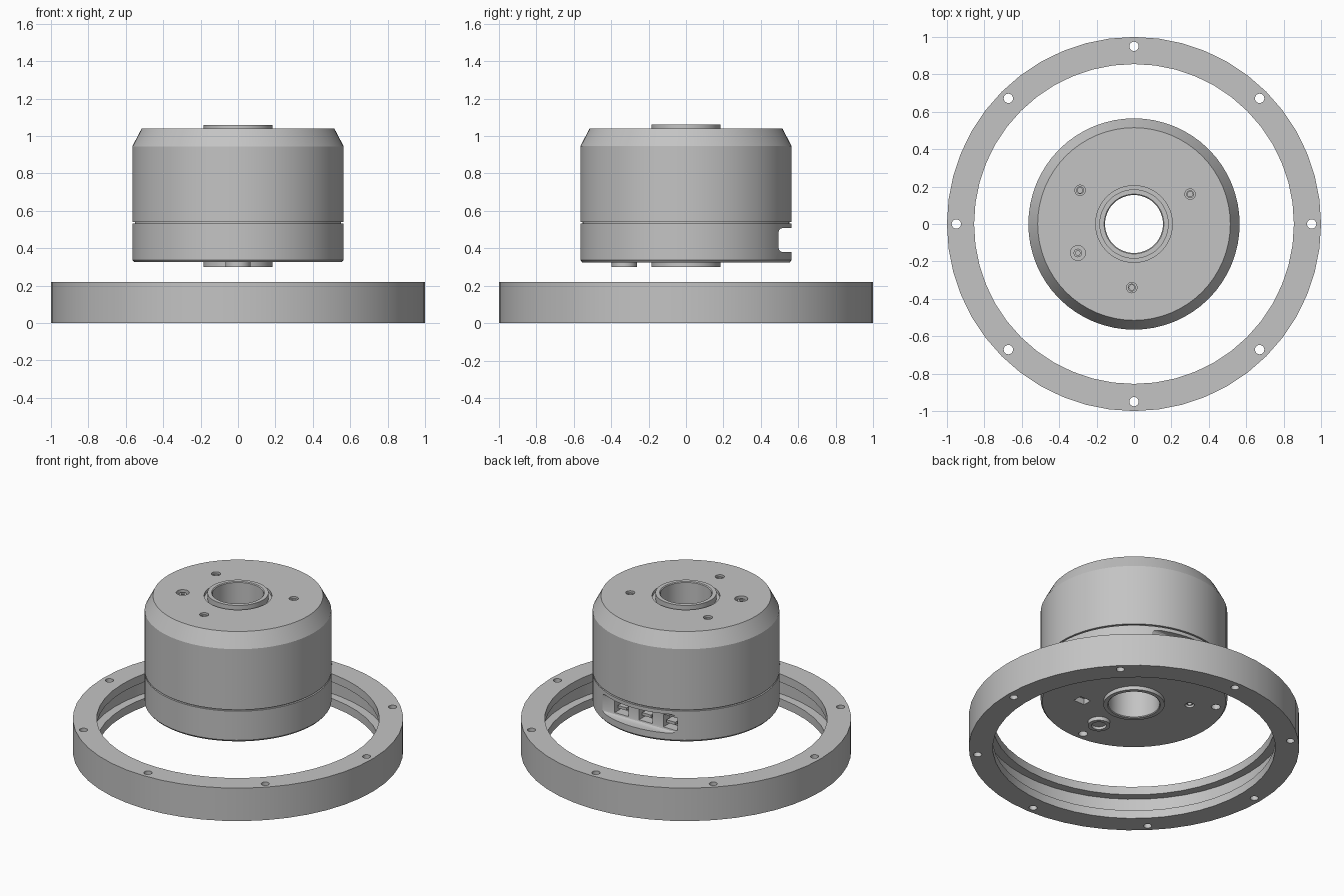
import bpy, bmesh
from math import sin, cos, pi, radians

cube = bpy.data.objects.get("Cube")
if cube:
    bpy.data.objects.remove(cube, do_unlink=True)

grey = bpy.data.materials.new("plain_grey")
GREY = (0.55, 0.55, 0.55, 1)
grey.use_nodes = True
grey.diffuse_color = GREY
shader = next(n for n in grey.node_tree.nodes if n.type == 'BSDF_PRINCIPLED')
shader.inputs["Base Color"].default_value = GREY


def finish(name, bm):
    bmesh.ops.recalc_face_normals(bm, faces=bm.faces)
    mesh = bpy.data.meshes.new(name)
    bm.to_mesh(mesh)
    bm.free()
    mesh.materials.append(grey)
    obj = bpy.data.objects.new(name, mesh)
    bpy.context.collection.objects.link(obj)
    return obj


def lathe(name, profile, segments, centre=(0, 0)):
    """Revolve a closed (radius, height) loop about a vertical axis."""
    bm = bmesh.new()
    rings = []
    for i in range(segments):
        a = 2 * pi * i / segments
        rings.append([bm.verts.new((centre[0] + r * cos(a), centre[1] + r * sin(a), z))
                      for r, z in profile])
    n = len(profile)
    for i in range(segments):
        here, there = rings[i], rings[(i + 1) % segments]
        for j in range(n):
            k = (j + 1) % n
            bm.faces.new((here[j], there[j], there[k], here[k]))
    return finish(name, bm)


def tube(name, inner, outer, low, high, segments, centre=(0, 0)):
    return lathe(name, [(inner, low), (outer, low), (outer, high), (inner, high)],
                 segments, centre)


def rod(bm, x, y, radius, low, high, segments=20):
    made = bmesh.ops.create_cone(bm, cap_ends=True, segments=segments, radius1=radius,
                                 radius2=radius, depth=high - low)
    bmesh.ops.translate(bm, verts=made["verts"], vec=(x, y, (low + high) / 2))


def box(bm, low, high, bevel=0):
    made = bmesh.ops.create_cube(bm, size=1)
    for v in made["verts"]:
        v.co = [(a + b) / 2 + c * (b - a) for a, b, c in zip(low, high, v.co)]
    if bevel:
        edges = {e for v in made["verts"] for e in v.link_edges}
        bmesh.ops.bevel(bm, geom=list(edges), offset=bevel, segments=3,
                        profile=0.5, affect='EDGES')


def cut(obj, bm):
    """Subtract the cutter shapes, then drop the helper."""
    cutter = finish("cutter", bm)
    cutter.hide_render = True
    mod = obj.modifiers.new("cut", 'BOOLEAN')
    mod.operation = 'DIFFERENCE'
    mod.solver = 'EXACT'
    mod.object = cutter
    bpy.context.view_layer.objects.active = obj
    bpy.ops.object.modifier_apply(modifier=mod.name)
    bpy.data.objects.remove(cutter, do_unlink=True)


def polar(radius, degrees):
    return radius * cos(radians(degrees)), radius * sin(radians(degrees))


parts = []
TRIO = (28, 148, 268)

# Mounting ring with a channel round its inside and eight bolt holes
ring = lathe("mounting_ring", [(0.855, 0), (1, 0), (1, 0.22), (0.855, 0.22),
                               (0.855, 0.165), (0.91, 0.165), (0.91, 0.055),
                               (0.855, 0.055)], 48)
bm = bmesh.new()
for i in range(8):
    rod(bm, *polar(0.95, 45 * i), 0.025, -0.1, 0.3)
cut(ring, bm)
parts.append(ring)

# Upper shell with a sloped shoulder and a shallow moat round the hub
shell = lathe("upper_shell", [(0.18, 0.54), (0.565, 0.54), (0.565, 0.945),
                              (0.515, 1.04), (0.205, 1.04), (0.205, 1.02),
                              (0.18, 1.02)], 64)
PORT = (-0.3, -0.155)
bm = bmesh.new()
for angle in TRIO:
    rod(bm, *polar(0.34, angle), 0.028, 0.99, 1.1)
rod(bm, *PORT, 0.04, 0.98, 1.1)
cut(shell, bm)
parts.append(shell)

# Lower housing, stepped in at the top to leave a thin seam
lower = lathe("lower_housing", [(0.18, 0.325), (0.555, 0.325), (0.565, 0.337),
                                (0.565, 0.531), (0.552, 0.531), (0.552, 0.55),
                                (0.18, 0.55)], 64)

# Connector slot across the back
bm = bmesh.new()
box(bm, (-0.6, 0.495, 0.38), (0.6, 0.8, 0.507), 0.02)
cut(lower, bm)

# Socket recesses, underside bolt holes and a square window
SOCKETS = (-0.23, -0.05, 0.13)
bm = bmesh.new()
for x in SOCKETS:
    box(bm, (x - 0.05, 0.43, 0.4), (x + 0.05, 0.52, 0.485))
for angle in TRIO:
    rod(bm, *polar(0.5, angle), 0.028, 0.28, 0.36)
    rod(bm, *polar(0.34, angle), 0.028, 0.28, 0.36)
box(bm, (0.205, -0.225, 0.28), (0.285, -0.165, 0.365))
cut(lower, bm)
parts.append(lower)

# Hollow hub through the whole body
parts.append(lathe("hub", [(0.155, 0.305), (0.16, 0.3), (0.185, 0.3), (0.185, 1.06),
                           (0.16, 1.06), (0.155, 1.055)], 48))

# Cable boss under the front
BOSS = (0, -0.33)
parts.append(tube("cable_boss", 0.045, 0.068, 0.3, 0.33, 32, BOSS))
bm = bmesh.new()
rod(bm, *BOSS, 0.05, 0.318, 0.33)
parts.append(finish("boss_floor", bm))

# Screw sleeves set down in the holes
for i, angle in enumerate(TRIO):
    spot = polar(0.34, angle)
    parts.append(tube(f"top_sleeve_{i + 1}", 0.014, 0.021, 0.985, 1.03, 20, spot))
    parts.append(tube(f"bottom_sleeve_{i + 1}", 0.014, 0.021, 0.335, 0.37, 20, spot))
parts.append(tube("port_sleeve", 0.012, 0.023, 0.975, 1.03, 20, PORT))

# Tongues inside the sockets
for i, x in enumerate(SOCKETS):
    bm = bmesh.new()
    box(bm, (x - 0.032, 0.42, 0.432), (x + 0.032, 0.488, 0.45))
    parts.append(finish(f"socket_tongue_{i + 1}", bm))

# Smooth the round walls and keep the rims sharp
bpy.ops.object.select_all(action='DESELECT')
for obj in parts:
    obj.select_set(True)
bpy.context.view_layer.objects.active = ring
bpy.ops.object.shade_smooth_by_angle(angle=radians(25))
